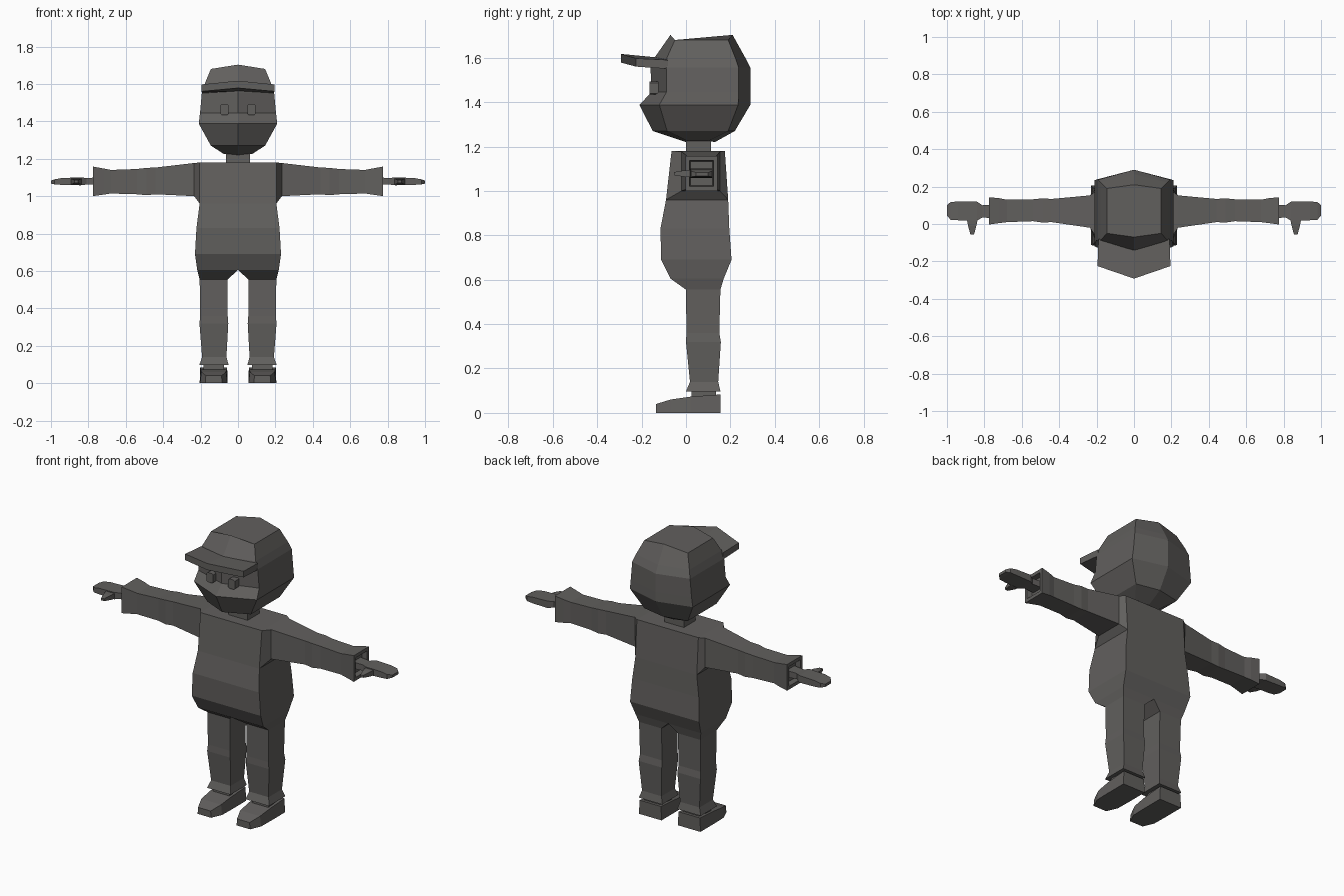
import bpy, bmesh

grey = bpy.data.materials.new("charcoal grey")
grey.diffuse_color = (0.12, 0.115, 0.11, 1)


def loft(name, rings, start=True, end=True, both=False):
    """Skin matching rings of points; optionally mirror across x."""
    bm = bmesh.new()
    for s in ((1, -1) if both else (1,)):
        vs = [[bm.verts.new((s * x, y, z)) for x, y, z in r] for r in rings]
        n = len(rings[0])
        for a, b in zip(vs, vs[1:]):
            for i in range(n):
                j = (i + 1) % n
                bm.faces.new((a[i], a[j], b[j], b[i]))
        if start:
            bm.faces.new(vs[0][::-1])
        if end:
            bm.faces.new(vs[-1])
    bmesh.ops.recalc_face_normals(bm, faces=bm.faces)
    me = bpy.data.meshes.new(name)
    bm.to_mesh(me)
    bm.free()
    me.materials.append(grey)
    ob = bpy.data.objects.new(name, me)
    bpy.context.collection.objects.link(ob)
    return ob


def flat(x0, x1, y0, y1, z):
    """Horizontal rectangle."""
    return [(x0, y0, z), (x1, y0, z), (x1, y1, z), (x0, y1, z)]


def side(x, y0, y1, z0, z1):
    """Rectangle facing along x."""
    return [(x, y0, z0), (x, y1, z0), (x, y1, z1), (x, y0, z1)]


def hexagon(w, fc, fs, bs, bc, z, zs=None):
    """Head section: ridged front and back centre, straight sides."""
    zs = z if zs is None else zs
    return [(0, fc, z), (w, fs, zs), (w, bs, zs),
            (0, bc, z), (-w, bs, zs), (-w, fs, zs)]


# Torso and hips
loft("torso", [flat(-w, w, y0, y1, z) for w, y0, y1, z in (
    (0.205, -0.065, 0.175, 1.18), (0.205, -0.09, 0.19, 0.96),
    (0.222, -0.115, 0.195, 0.83), (0.23, -0.112, 0.205, 0.69),
    (0.218, -0.07, 0.17, 0.605))], end=False)

# Trouser legs with flared hem
hip = [(0, -0.07, 0.605), (0.218, -0.07, 0.605),
       (0.218, 0.17, 0.605), (0, 0.17, 0.605)]
loft("legs", [hip] + [flat(*r) for r in (
    (0.055, 0.205, 0.0, 0.155, 0.555), (0.055, 0.202, 0.002, 0.15, 0.36),
    (0.052, 0.206, 0.0, 0.157, 0.32), (0.062, 0.192, 0.018, 0.145, 0.14),
    (0.05, 0.207, 0.0, 0.155, 0.097))], start=False, both=True)
loft("ankles", [flat(0.075, 0.185, 0.025, 0.135, z) for z in (0.06, 0.11)],
     both=True)

# Shoes, from heel to toe
loft("shoes", [[(c - w, y, 0), (c + w, y, 0), (c + t, y, z), (c - t, y, z)]
               for c, y, w, t, z in (
    (0.13, 0.155, 0.075, 0.072, 0.083), (0.13, 0.02, 0.075, 0.07, 0.073),
    (0.13, -0.07, 0.073, 0.066, 0.06), (0.13, -0.135, 0.045, 0.042, 0.04))],
     both=True)

# Sleeves with flared cuffs
shoulder = [(0.205, -0.09, 0.96), (0.205, 0.19, 0.96),
            (0.205, 0.175, 1.18), (0.205, -0.065, 1.18)]
loft("sleeves", [shoulder] + [side(*r) for r in (
    (0.235, -0.02, 0.153, 1.0, 1.177), (0.44, 0.01, 0.134, 1.01, 1.153),
    (0.49, 0.008, 0.137, 1.005, 1.151), (0.54, 0.015, 0.132, 1.01, 1.145),
    (0.68, 0.01, 0.13, 1.014, 1.14), (0.72, 0.005, 0.138, 1.008, 1.148),
    (0.775, -0.003, 0.143, 1.0, 1.158), (0.775, 0.015, 0.125, 1.02, 1.138),
    (0.745, 0.02, 0.12, 1.025, 1.133))], start=False, both=True)

# Hands and thumbs
loft("hands", [side(*r) for r in (
    (0.74, 0.03, 0.105, 1.06, 1.1), (0.81, 0.035, 0.1, 1.062, 1.097),
    (0.84, 0.018, 0.12, 1.058, 1.1), (0.94, 0.02, 0.12, 1.06, 1.097),
    (0.98, 0.022, 0.118, 1.063, 1.09), (1.0, 0.045, 0.1, 1.067, 1.083))],
     both=True)
loft("thumbs", [[(c - w, y, 1.078 - h), (c + w, y, 1.078 - h),
                 (c + w, y, 1.078 + h), (c - w, y, 1.078 + h)]
                for c, y, w, h in ((0.865, 0.03, 0.03, 0.016),
                                   (0.865, -0.01, 0.022, 0.014),
                                   (0.865, -0.055, 0.01, 0.007))], both=True)

# Neck and head, from chin to crown
loft("neck", [flat(-0.065, 0.065, 0.0, 0.113, z) for z in (1.17, 1.24)])
loft("head", [hexagon(*r) for r in (
    (0.075, 0.0, 0.01, 0.1, 0.13, 1.22, 1.225),
    (0.145, -0.15, -0.085, 0.19, 0.22, 1.27),
    (0.21, -0.21, -0.12, 0.235, 0.29, 1.388),
    (0.203, -0.155, -0.088, 0.237, 0.29, 1.445),
    (0.193, -0.16, -0.088, 0.237, 0.29, 1.555),
    (0.178, -0.142, -0.086, 0.222, 0.267, 1.60),
    (0.145, -0.07, -0.05, 0.19, 0.21, 1.703, 1.68))])

# Cap brim
def brim_ring(w, ys, yc, zs, zc, bs, bc):
    return [(-w, ys, zs), (0, yc, zc), (w, ys, zs),
            (w, ys, bs), (0, yc, bc), (-w, ys, bs)]


brim = loft("cap_brim", [brim_ring(0.19, -0.08, -0.135, 1.59, 1.602, 1.55, 1.56),
                         brim_ring(0.195, -0.225, -0.292, 1.597, 1.617, 1.56, 1.578)])

# Eyes
loft("eyes", [[(0.072 + a * 0.022, y, 1.463 + b * 0.029) for a, b in (
    (-1, -0.8), (-0.6, -1), (0.6, -1), (1, -0.8),
    (1, 0.8), (0.6, 1), (-0.6, 1), (-1, 0.8))] for y in (-0.165, -0.11)],
     both=True)
